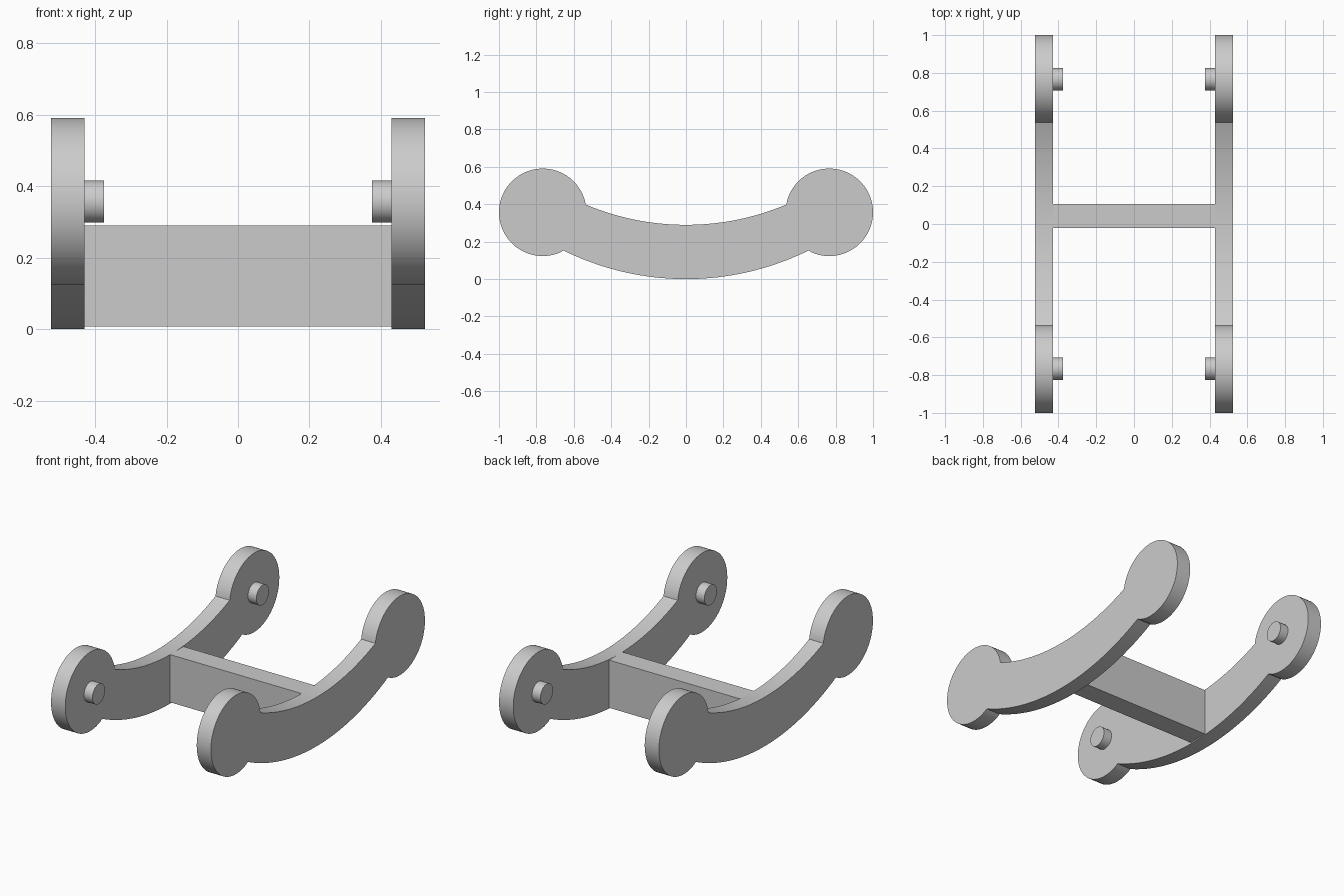
import bpy, bmesh, math
from mathutils import Vector

cube = bpy.data.objects.get("Cube")
if cube:
    bpy.data.objects.remove(cube, do_unlink=True)

grey = bpy.data.materials.new("plain grey")
grey.use_nodes = True
colour = (0.6, 0.6, 0.6, 1)
grey.diffuse_color = colour
grey.node_tree.nodes["Principled BSDF"].inputs["Base Color"].default_value = colour

HUB_Y, HUB_Z, HUB_R = 0.766, 0.357, 0.234
PEG_R = 0.059
INNER, OUTER, PEG_END = 0.43, 0.523, 0.375


def arc(cy, cz, r, start, end, steps):
    """Points (y, z) along an arc, angles in radians."""
    angles = [start + (end - start) * i / steps for i in range(steps + 1)]
    return [(cy + r * math.cos(a), cz + r * math.sin(a)) for a in angles]


def extrude_profile(name, profile, x0, x1):
    """Solid with a (y, z) profile running from x0 to x1."""
    bm = bmesh.new()
    face = bm.faces.new([bm.verts.new((x0, y, z)) for y, z in profile])
    extruded = bmesh.ops.extrude_face_region(bm, geom=[face])["geom"]
    verts = [v for v in extruded if isinstance(v, bmesh.types.BMVert)]
    bmesh.ops.translate(bm, verts=verts, vec=Vector((x1 - x0, 0, 0)))
    bmesh.ops.recalc_face_normals(bm, faces=bm.faces)
    mesh = bpy.data.meshes.new(name)
    bm.to_mesh(mesh)
    bm.free()
    mesh.materials.append(grey)
    obj = bpy.data.objects.new(name, mesh)
    bpy.context.collection.objects.link(obj)
    bpy.ops.object.select_all(action="DESELECT")
    obj.select_set(True)
    bpy.context.view_layer.objects.active = obj
    bpy.ops.object.shade_smooth_by_angle(angle=math.radians(30))
    return obj


def bow(y, bottom, radius):
    """Arc through (0, bottom), reaching from -y to y."""
    half = math.asin(y / radius)
    mid = -math.pi / 2
    return arc(0, bottom + radius, radius, mid - half, mid + half, 40)


# Rocker outline: two round hubs joined by a curved beam
lower = bow(0.655, 0, 1.48)
upper = bow(0.537, 0.29, 1.38)
start = math.atan2(lower[-1][1] - HUB_Z, lower[-1][0] - HUB_Y)
end = math.atan2(upper[-1][1] - HUB_Z, upper[-1][0] - HUB_Y)
hub = arc(HUB_Y, HUB_Z, HUB_R, start, end, 56)[1:-1]
mirrored_hub = [(-y, z) for y, z in reversed(hub)]
rocker = lower + hub + upper[::-1] + mirrored_hub

# Side rockers and their inward pegs
for side, s in (("left", 1), ("right", -1)):
    extrude_profile(side + "_rocker", rocker, s * INNER, s * OUTER)
    for end_name, y in (("front", -HUB_Y), ("back", HUB_Y)):
        circle = arc(y, HUB_Z, PEG_R, 0, 2 * math.pi, 40)[:-1]
        extrude_profile(f"{end_name}_{side}_peg", circle, s * (INNER + 0.01), s * PEG_END)

# Crossbar between the rockers
bar = [(-0.02, 0.008), (0.105, 0.008), (0.105, 0.29), (-0.02, 0.29)]
extrude_profile("crossbar", bar, -INNER, INNER)
